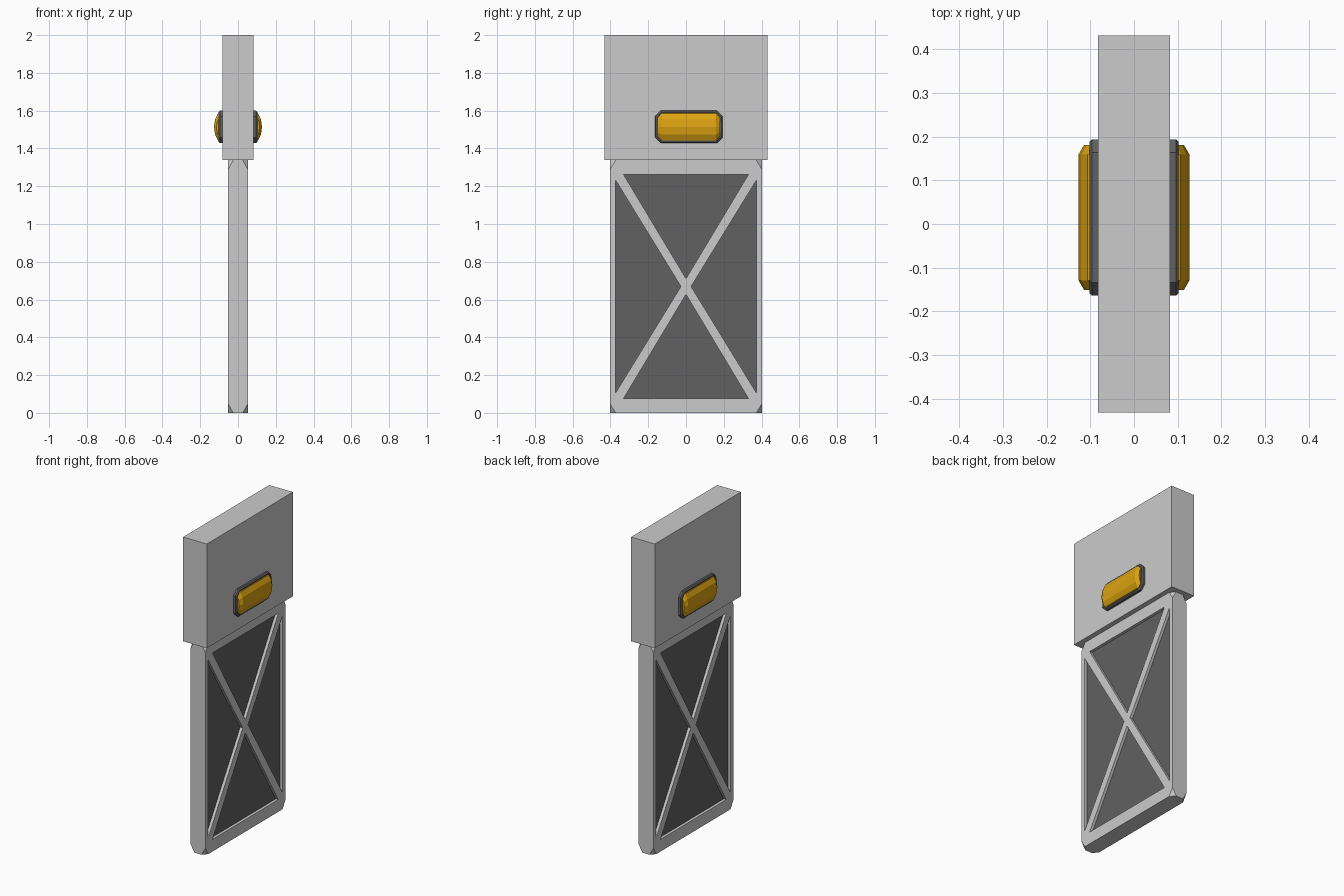
import bpy, bmesh, math

if "Cube" in bpy.data.objects:
    bpy.data.objects.remove(bpy.data.objects["Cube"])


def material(name, rgb):
    m = bpy.data.materials.new(name)
    m.diffuse_color = (*rgb, 1)
    m.use_nodes = True
    m.node_tree.nodes["Principled BSDF"].inputs["Base Color"].default_value = m.diffuse_color
    return m


DARK = material("dark_grey", (0.12, 0.12, 0.12))
AMBER = material("amber", (0.72, 0.37, 0.006))


def finish(name, bm, mat=None):
    bmesh.ops.recalc_face_normals(bm, faces=bm.faces[:])
    me = bpy.data.meshes.new(name)
    bm.to_mesh(me)
    bm.free()
    ob = bpy.data.objects.new(name, me)
    bpy.context.collection.objects.link(ob)
    if mat:
        me.materials.append(mat)
    return ob


def loft(bm, rings):
    """Skin a list of closed rings and cap both ends."""
    rs = [[bm.verts.new(p) for p in r] for r in rings]
    n = len(rs[0])
    for a, b in zip(rs, rs[1:]):
        for i in range(n):
            j = (i + 1) % n
            bm.faces.new((a[i], a[j], b[j], b[i]))
    bm.faces.new(rs[0][::-1])
    bm.faces.new(rs[-1])


def box(name, x, y, z0, z1, mat=None):
    bm = bmesh.new()
    loft(bm, [[(-x, -y, z), (x, -y, z), (x, y, z), (-x, y, z)] for z in (z0, z1)])
    return finish(name, bm, mat)


# Upper block
box("upper_block", 0.083, 0.432, 1.338, 2.0)

# Lower frame: box with its eight corners cut off
HX, HY, HZ, MID = 0.052, 0.402, 0.669, 0.669
bm = bmesh.new()
for sx in (-1, 1):
    for sy in (-1, 1):
        for sz in (-1, 1):
            for dx, dy, dz in ((0.027, 0, 0), (0, 0.03, 0), (0, 0, 0.048)):
                bm.verts.new((sx * (HX - dx), sy * (HY - dy), MID + sz * (HZ - dz)))
bmesh.ops.convex_hull(bm, input=bm.verts[:])
bmesh.ops.dissolve_limit(bm, angle_limit=0.01, verts=bm.verts[:], edges=bm.edges[:])
frame = finish("cross_braced_frame", bm)

# Four triangular openings between rim and cross braces
bm = bmesh.new()
for s in (-1, 1):
    for tri in ([(-0.33, 0.592), (0.33, 0.592), (0, 0.042)],
                [(0.374, 0.565), (0.374, -0.565), (0.027, 0)]):
        loft(bm, [[(x, s * y, MID + s * z) for y, z in tri] for x in (-0.1, 0.1)])
cutter = finish("frame_cutter", bm)
cutter.hide_render = True
mod = frame.modifiers.new("openings", 'BOOLEAN')
mod.object = cutter
mod.operation = 'DIFFERENCE'
mod.solver = 'EXACT'
bpy.context.view_layer.objects.active = frame
bpy.ops.object.modifier_apply(modifier=mod.name)
bpy.data.objects.remove(cutter)

# Dark recessed panel filling the openings
box("recessed_panel", 0.034, 0.385, 0.06, 1.28, DARK)

# Side lamps on both broad faces
CY, CZ = 0.015, 1.514


def plate_ring(x, inset):
    hy, hz, c = 0.179 - inset, 0.086 - inset, 0.03
    pts = [(hy, hz - c), (hy - c, hz), (c - hy, hz), (-hy, hz - c),
           (-hy, c - hz), (c - hy, -hz), (hy - c, -hz), (hy, c - hz)]
    return [(x, CY + y, CZ + z) for y, z in pts]


def lens_ring(y, k):
    return [(side * (0.085 + 0.042 * k * math.cos(a)), CY + y, CZ + 0.082 * k * math.sin(a))
            for a in (i * math.tau / 12 for i in range(12))]


for side, label in ((1, "right"), (-1, "left")):
    bm = bmesh.new()
    loft(bm, [plate_ring(side * x, i) for x, i in ((0.075, 0), (0.096, 0), (0.102, 0.006))])
    finish(label + "_lamp_plate", bm, DARK)
    bm = bmesh.new()
    loft(bm, [lens_ring(y, k) for y, k in ((-0.166, 0.7), (-0.144, 1), (0.144, 1), (0.166, 0.7))])
    finish(label + "_lamp_lens", bm, AMBER)
